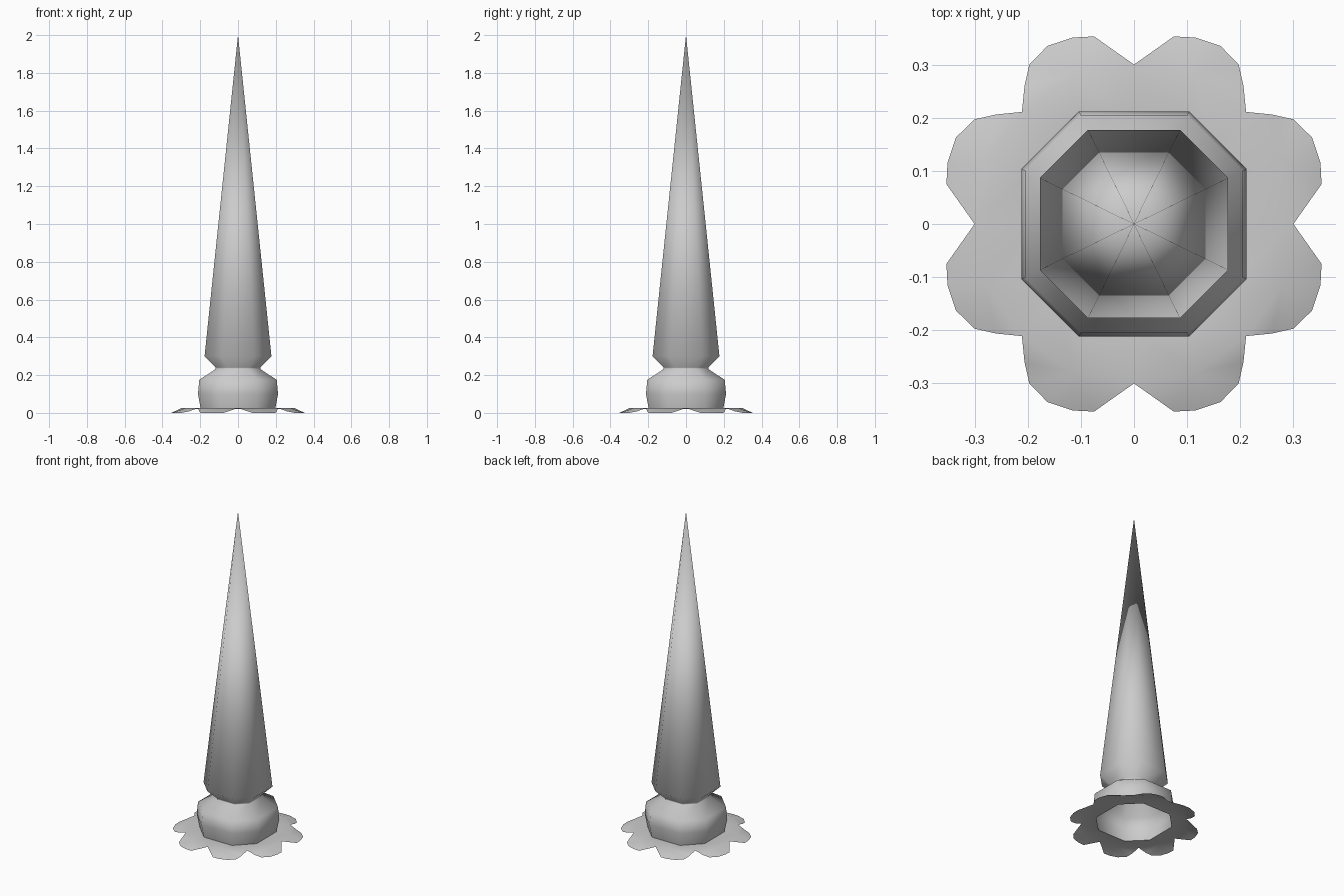
import bpy, bmesh

if "Cube" in bpy.data.objects:
    bpy.data.objects.remove(bpy.data.objects["Cube"])


def octagon(bm, a, z):
    """Ring of a square with clipped corners; a = half width."""
    b = a * 0.49
    pts = [(a, -b), (a, b), (b, a), (-b, a), (-a, b), (-a, -b), (-b, -a), (b, -a)]
    return [bm.verts.new((x, y, z)) for x, y in pts]


def finish(bm, name, angle):
    bmesh.ops.recalc_face_normals(bm, faces=bm.faces)
    mesh = bpy.data.meshes.new(name)
    bm.to_mesh(mesh)
    bm.free()
    ob = bpy.data.objects.new(name, mesh)
    bpy.context.collection.objects.link(ob)
    bpy.ops.object.select_all(action='DESELECT')
    ob.select_set(True)
    bpy.context.view_layer.objects.active = ob
    bpy.ops.object.shade_smooth_by_angle(angle=angle)
    return ob


# Spire: hollow bulb, pinched neck and long point
profile = [(0.197, 0.02), (0.212, 0.10), (0.205, 0.175), (0.118, 0.232), (0.118, 0.24), (0.177, 0.30)]
bm = bmesh.new()
rings = [octagon(bm, a, z) for a, z in profile]
for lo, hi in zip(rings, rings[1:]):
    for i in range(8):
        j = (i + 1) % 8
        bm.faces.new((lo[i], lo[j], hi[j], hi[i]))
tip = bm.verts.new((0, 0, 2.0))
for i in range(8):
    bm.faces.new((rings[-1][i], rings[-1][(i + 1) % 8], tip))
finish(bm, "spire", 1.0)

# Petal skirt: one petal, mirrored and turned into eight drooping lobes
outer = [(0.30, 0.0, 0.025), (0.353, 0.075, 0.0), (0.351, 0.115, 0.0),
         (0.335, 0.163, 0.0), (0.30, 0.197, 0.0), (0.26, 0.206, 0.008), (0.211, 0.211, 0.025)]
a = 0.197
inner = [(a, 0.0, 0.02), (a, a * 0.49, 0.02), (a * 0.745, a * 0.745, 0.02)]
mid = (0.28, 0.115, 0.025)
bm = bmesh.new()
for turn in range(4):
    for flip in (1, -1):
        def vert(p):
            x, y, z = p[0], p[1] * flip, p[2]
            for _ in range(turn):
                x, y = -y, x
            return bm.verts.new((x, y, z))
        o = [vert(p) for p in outer]
        n = [vert(p) for p in inner]
        m = vert(mid)
        faces = [(m, p, q) for p, q in zip(o, o[1:])]
        faces += [(n[0], o[0], m, n[1]), (n[1], m, o[6], n[2])]
        for f in faces:
            bm.faces.new(f if flip > 0 else f[::-1])
bmesh.ops.remove_doubles(bm, verts=bm.verts, dist=0.0005)
skirt = finish(bm, "petal_skirt", 1.0)
if skirt.data.polygons[0].normal.z < 0:
    skirt.data.flip_normals()
